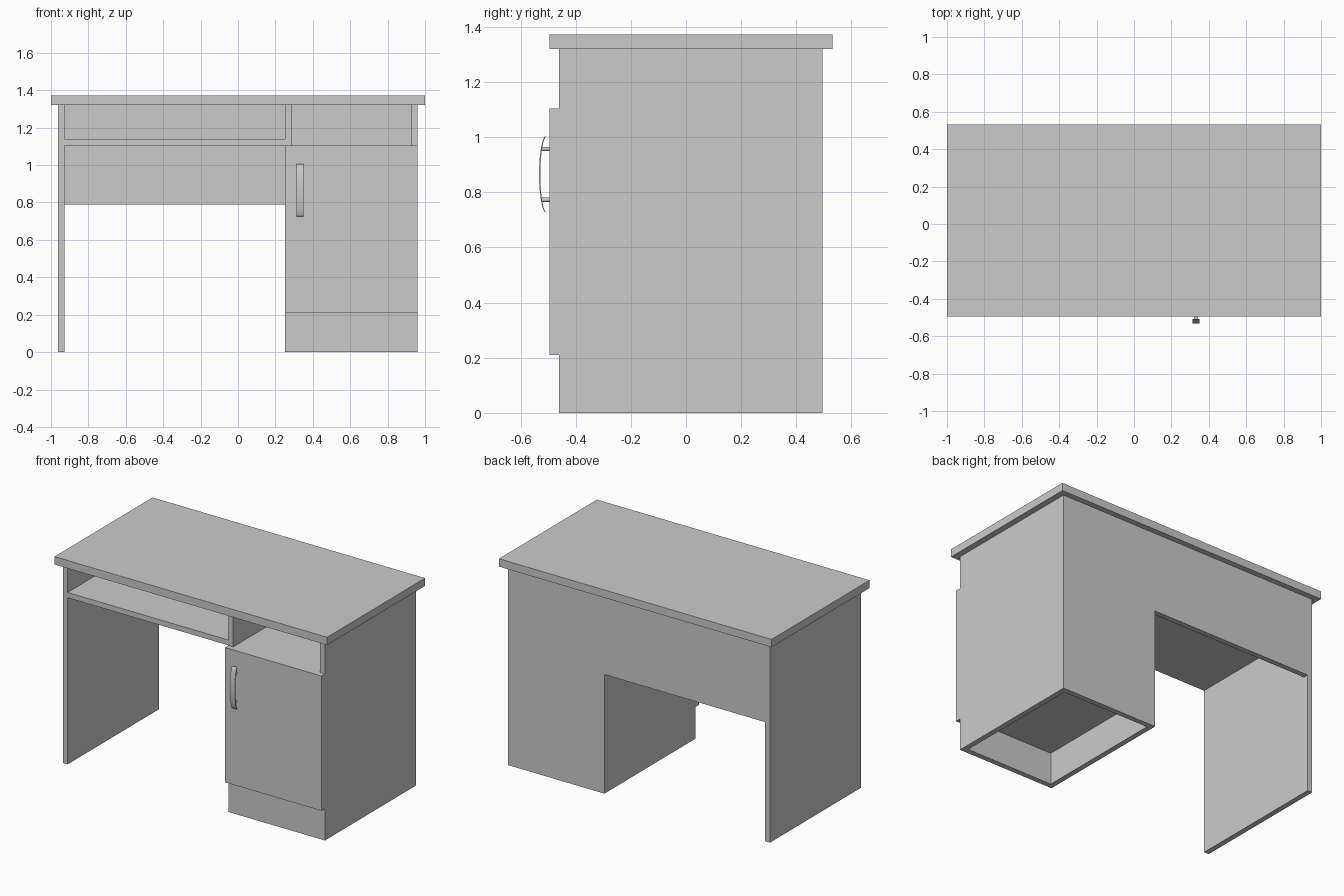
import bpy, bmesh, math

if "Cube" in bpy.data.objects:
    bpy.data.objects.remove(bpy.data.objects["Cube"])

T = 0.035                      # board thickness
FRONT, BACK = -0.46, 0.495     # carcass depth
TOP = 1.32                     # underside of the desk top


def board(name, x, y, z):
    """Box spanning the given (min, max) ranges."""
    bm = bmesh.new()
    bmesh.ops.create_cube(bm, size=1)
    for v in bm.verts:
        for i, r in enumerate((x, y, z)):
            v.co[i] = (r[0] + r[1]) / 2 + v.co[i] * (r[1] - r[0])
    me = bpy.data.meshes.new(name)
    bm.to_mesh(me)
    bm.free()
    ob = bpy.data.objects.new(name, me)
    bpy.context.collection.objects.link(ob)
    return ob


def smooth(ob):
    bpy.ops.object.select_all(action='DESELECT')
    ob.select_set(True)
    bpy.context.view_layer.objects.active = ob
    bpy.ops.object.shade_smooth_by_angle()


# Desk top and upright panels
board("desk_top", (-1, 1), (-0.495, 0.532), (TOP, 1.372))
board("left_side_panel", (-0.963, -0.928), (FRONT, BACK), (0, TOP))
board("cabinet_inner_side", (0.252, 0.287), (FRONT, BACK), (0, TOP))
board("cabinet_outer_side", (0.925, 0.96), (FRONT, BACK), (0, TOP))

# Back panels
board("back_panel", (-0.928, 0.252), (BACK - T, BACK), (0.79, TOP))
board("cabinet_back", (0.287, 0.925), (BACK - T, BACK), (0, TOP))

# Shelves and cabinet floor
board("long_shelf", (-0.928, 0.252), (FRONT, BACK - T), (1.105, 1.14))
board("cabinet_shelf", (0.287, 0.925), (FRONT, BACK - T), (1.07, 1.104))
board("cabinet_floor", (0.287, 0.925), (FRONT, BACK - T), (0.21, 0.245))

# Plinth and door
board("plinth", (0.287, 0.925), (FRONT, FRONT + T), (0, 0.21))
board("cabinet_door", (0.252, 0.96), (-0.495, FRONT), (0.21, 1.104))

# Bowed handle strip
HX, HZ, W, N = 0.332, 0.865, 0.018, 20
bm = bmesh.new()
rows = []
for i in range(N + 1):
    a = math.radians(-82 + 164 * i / N)
    ring = []
    for dx, r in ((-W, 0), (W, 0), (W, 0.005), (-W, 0.005)):
        ring.append(bm.verts.new((HX + dx, -0.506 - (0.027 - r) * math.cos(a),
                                  HZ + (0.141 - r) * math.sin(a))))
    rows.append(ring)
for p, q in zip(rows, rows[1:]):
    for j in range(4):
        k = (j + 1) % 4
        bm.faces.new((p[j], p[k], q[k], q[j]))
bm.faces.new(rows[0])
bm.faces.new(rows[-1])
bmesh.ops.recalc_face_normals(bm, faces=bm.faces)
me = bpy.data.meshes.new("handle_strip")
bm.to_mesh(me)
bm.free()
strip = bpy.data.objects.new("handle_strip", me)
bpy.context.collection.objects.link(strip)
smooth(strip)

# Handle posts
for name, z in (("handle_post_upper", 0.957), ("handle_post_lower", 0.773)):
    bpy.ops.mesh.primitive_cylinder_add(vertices=16, radius=0.008, depth=0.03,
                                        location=(HX, -0.509, z),
                                        rotation=(math.pi / 2, 0, 0))
    post = bpy.context.object
    post.name = name
    smooth(post)
